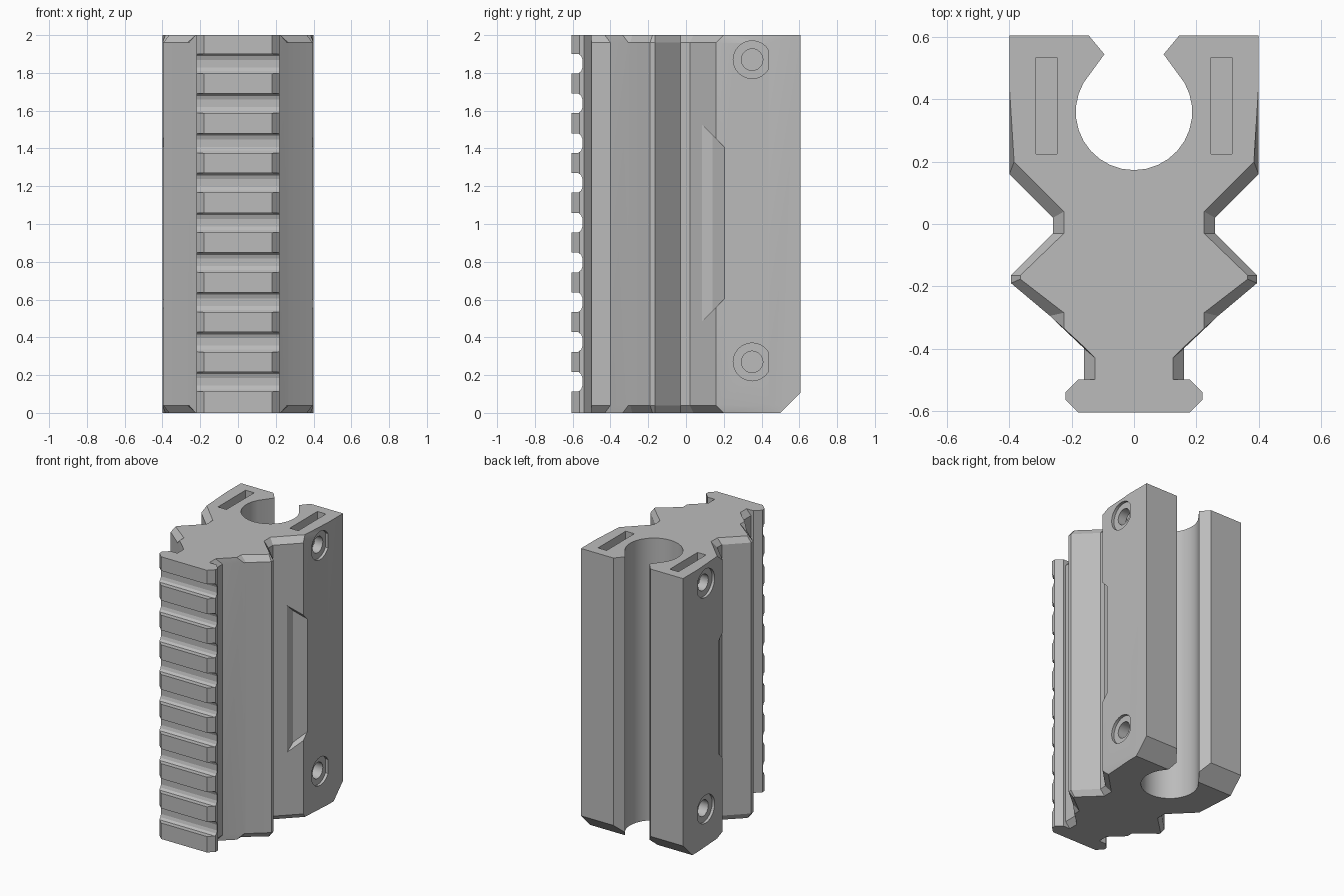
import bpy, bmesh, math
from mathutils import Vector

cube = bpy.data.objects.get("Cube")
if cube:
    bpy.data.objects.remove(cube, do_unlink=True)

grey = bpy.data.materials.new("plain grey")
grey.use_nodes = True
colour = (0.5, 0.5, 0.5, 1)
grey.diffuse_color = colour
grey.node_tree.nodes["Principled BSDF"].inputs["Base Color"].default_value = colour


def loft(name, rings):
    """Solid through a stack of matching rings of 3D points."""
    bm = bmesh.new()
    loops = [[bm.verts.new(p) for p in ring] for ring in rings]
    n = len(loops[0])
    for a, b in zip(loops, loops[1:]):
        for i in range(n):
            j = (i + 1) % n
            bm.faces.new((a[i], a[j], b[j], b[i]))
    bm.faces.new(loops[0])
    bm.faces.new(loops[-1])
    bmesh.ops.recalc_face_normals(bm, faces=bm.faces)
    mesh = bpy.data.meshes.new(name)
    bm.to_mesh(mesh)
    bm.free()
    mesh.materials.append(grey)
    obj = bpy.data.objects.new(name, mesh)
    bpy.context.collection.objects.link(obj)
    return obj


def prism_x(name, outline, x0, x1):
    return loft(name, [[Vector((x, y, z)) for y, z in outline] for x in (x0, x1)])


def circle(y, z, r, n=24, y_max=9):
    turn = [2 * math.pi * i / n for i in range(n)]
    return [(min(y + r * math.cos(a), y_max), z + r * math.sin(a)) for a in turn]


def cut(target, cutter):
    cutter.hide_render = True
    mod = target.modifiers.new("cut", "BOOLEAN")
    mod.operation, mod.solver, mod.object = "DIFFERENCE", "EXACT", cutter
    bpy.context.view_layer.objects.active = target
    bpy.ops.object.modifier_apply(modifier=mod.name)
    bpy.data.objects.remove(cutter, do_unlink=True)


# Half outline of the body: rail head, neck, V ridge, V groove, clamp jaw
rail = [(0.18, -0.605), (0.22, -0.565), (0.22, -0.54), (0.18, -0.50)]
side = [(0.16, -0.50), (0.16, -0.40), (0.165, -0.395), (0.26, -0.305), (0.27, -0.295),
        (0.395, -0.19), (0.395, -0.165), (0.26, -0.03), (0.26, 0.02), (0.40, 0.16)]
side_end = [(0.125, -0.50), (0.125, -0.43), (0.16, -0.395), (0.225, -0.335), (0.225, -0.285),
            (0.365, -0.177), (0.365, -0.165), (0.225, -0.03), (0.225, 0.04), (0.385, 0.20)]
jaw = [(0.40, 0.44), (0.40, 0.605), (0.145, 0.605), (0.095, 0.545)]
bore = [(0.187 * math.cos(math.radians(a)), 0.36 + 0.187 * math.sin(math.radians(a)))
        for a in range(30, -90, -12)]


def section(flank, z):
    half = rail + flank + jaw + bore
    outline = half + [(0, 0.173)] + [(-x, y) for x, y in reversed(half)]
    return [Vector((x, y, z)) for x, y in outline]


# Main body with bevelled ends
body = loft("rail_mount_body", [section(side_end, 0), section(side, 0.04),
                                section(side, 1.96), section(side_end, 2)])

# Cross grooves along the front rail
for i in range(9):
    z = 0.165 + 0.2105 * i
    lower = [(-0.7, -0.052), (-0.57, -0.052), (-0.555, -0.04), (-0.548, -0.02)]
    outline = lower + [(y, -h) for y, h in reversed(lower)]
    cut(body, prism_x("groove_cutter", [(y, z + h) for y, h in outline], -0.3, 0.3))

# Sloped lower back edge of the jaws
cut(body, prism_x("back_edge_cutter", [(0.49, -0.01), (0.7, -0.01), (0.7, 0.2)], -0.5, 0.5))

for s in (1, -1):
    # Slot in the top of each jaw
    slot = [(0.225, 1.75), (0.535, 1.75), (0.535, 2.1), (0.225, 2.1)]
    cut(body, prism_x("slot_cutter", slot, s * 0.248, s * 0.315))

    # Bolt holes with shallow counterbores, flattened on the back side
    for z in (0.27, 1.87):
        cut(body, prism_x("counterbore_cutter", circle(0.35, z, 0.1, y_max=0.437),
                          s * 0.38, s * 0.5))
        cut(body, prism_x("bolt_hole_cutter", circle(0.35, z, 0.057), s * 0.28, s * 0.5))

    # Long recess in the slanted flank, with mitred ends
    plan = [(0.325, 0.085), (0.335, 0.14), (0.41, 0.215), (0.45, 0.215), (0.45, 0.085)]
    cut(body, loft("recess_cutter", [[Vector((s * x, y, 0.40 + y)) for x, y in plan],
                                     [Vector((s * x, y, 1.61 - y)) for x, y in plan]]))

# Smooth the round surfaces only
bpy.ops.object.select_all(action="DESELECT")
body.select_set(True)
bpy.context.view_layer.objects.active = body
bpy.ops.object.shade_smooth_by_angle(angle=math.radians(16))
